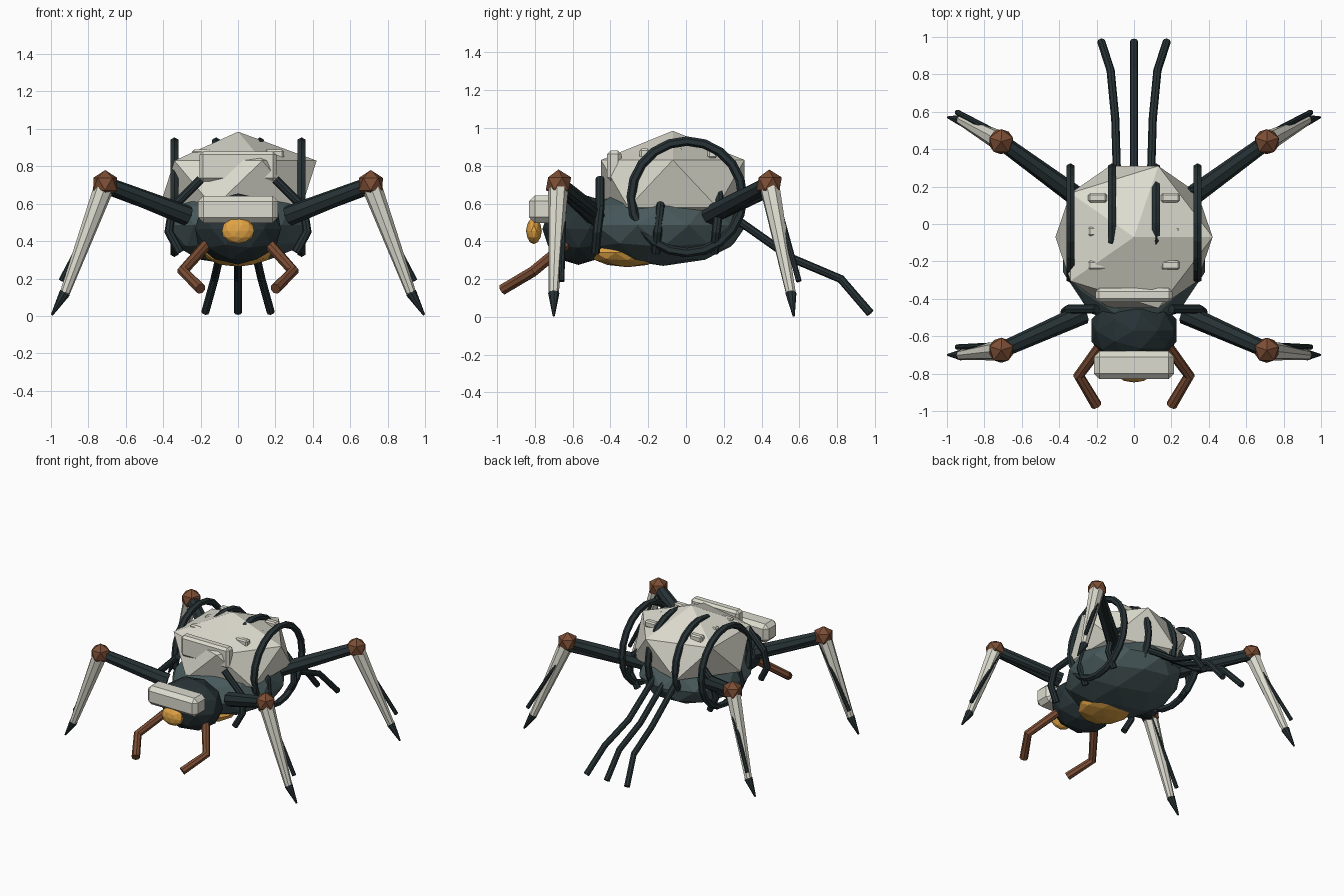
import bpy, math
from mathutils import Vector

if "Cube" in bpy.data.objects:
    bpy.data.objects.remove(bpy.data.objects["Cube"])


def material(name, rgb):
    m = bpy.data.materials.new(name)
    m.diffuse_color = (*rgb, 1)
    m.use_nodes = True
    m.node_tree.nodes["Principled BSDF"].inputs["Base Color"].default_value = m.diffuse_color
    return m


IVORY = material("ivory", (0.72, 0.71, 0.62))
TEAL = material("teal", (0.065, 0.10, 0.105))
DARK = material("dark", (0.02, 0.032, 0.036))
COPPER = material("copper", (0.20, 0.075, 0.035))
AMBER = material("amber", (0.75, 0.37, 0.06))


def finish(name, mat):
    ob = bpy.context.object
    ob.name = name
    ob.data.materials.append(mat)
    return ob


def ball(name, loc, radii, mat, sub=2):
    bpy.ops.mesh.primitive_ico_sphere_add(subdivisions=sub, radius=1, location=loc)
    ob = finish(name, mat)
    ob.scale = radii
    return ob


def box(name, loc, size, mat, bevel):
    bpy.ops.mesh.primitive_cube_add(size=1, location=loc)
    bpy.context.object.scale = size
    bpy.ops.object.transform_apply(location=False, rotation=False, scale=True)
    ob = finish(name, mat)
    mod = ob.modifiers.new("bevel", "BEVEL")
    mod.width, mod.segments = bevel, 1
    return ob


def limb(name, a, b, r1, r2, mat, sides=8):
    a, b = Vector(a), Vector(b)
    d = b - a
    bpy.ops.mesh.primitive_cone_add(vertices=sides, radius1=r1, radius2=r2,
                                    depth=d.length, location=(a + b) / 2,
                                    rotation=d.to_track_quat('Z', 'Y').to_euler())
    return finish(name, mat)


def tube(name, pts, r, mat):
    cu = bpy.data.curves.new(name, 'CURVE')
    cu.dimensions = '3D'
    cu.bevel_depth, cu.bevel_resolution = r, 2
    cu.use_fill_caps = True
    sp = cu.splines.new('POLY')
    sp.use_smooth = False
    sp.points.add(len(pts) - 1)
    for p, co in zip(sp.points, pts):
        p.co = (*co, 1)
    cu.materials.append(mat)
    ob = bpy.data.objects.new(name, cu)
    bpy.context.collection.objects.link(ob)
    return ob


# Body masses
ball("shell", (0, -0.07, 0.705), (0.47, 0.447, 0.28), IVORY, 1)
ball("body", (0, -0.12, 0.485), (0.40, 0.44, 0.215), TEAL)
ball("head", (0, -0.57, 0.465), (0.24, 0.19, 0.19), DARK)
ball("belly", (0, -0.31, 0.34), (0.19, 0.21, 0.077), AMBER)

# Face
box("visor", (0, -0.755, 0.57), (0.43, 0.15, 0.145), IVORY, 0.03)
ball("eye", (0, -0.805, 0.455), (0.09, 0.042, 0.07), AMBER)

# Shell fittings
box("shell_plate", (0, -0.38, 0.80), (0.41, 0.075, 0.16), IVORY, 0.018)
for s in (-1, 1):
    for y in (-0.22, -0.04, 0.14):
        box("shell_stud", (s * 0.195, y, 0.865), (0.10, 0.05, 0.05), IVORY, 0.01)

# Hoops around the shell
for x in (-0.34, -0.117, 0.117, 0.34):
    bpy.ops.mesh.primitive_torus_add(major_segments=20, minor_segments=6,
                                     major_radius=0.295, minor_radius=0.025,
                                     location=(x, 0.005, 0.635),
                                     rotation=(0, math.pi / 2, 0))
    finish("hoop", DARK)

# Tail cables
for s in (-1, 0, 1):
    tube("tail_cable", [(s * 0.09, 0.22, 0.55), (s * 0.10, 0.56, 0.31),
                        (s * 0.125, 0.82, 0.20), (s * 0.175, 0.975, 0.02)], 0.022, DARK)

for s in (-1, 1):
    # Mandibles
    tube("mandible", [(s * 0.17, -0.64, 0.38), (s * 0.295, -0.81, 0.24),
                      (s * 0.20, -0.97, 0.145)], 0.03, COPPER)
    # Side ribs
    for y in (-0.455, -0.135, 0.175):
        tube("rib", [(s * 0.20, y, 0.73), (s * 0.35, y, 0.58),
                     (s * 0.37, y - 0.015, 0.45), (s * 0.31, y - 0.025, 0.34)], 0.024, DARK)
    # Legs: hip, knee, ankle, foot depths for front and rear
    for part, hy, ky, ay, fy in (("front", -0.48, -0.675, -0.70, -0.70),
                                 ("rear", 0.12, 0.44, 0.555, 0.57)):
        hip, knee = (s * 0.27, hy, 0.535), (s * 0.71, ky, 0.705)
        ankle, toe = (s * 0.925, ay, 0.125), (s * 0.995, fy, 0.005)
        limb(part + "_thigh", hip, knee, 0.055, 0.042, DARK)
        ball(part + "_knee", knee, (0.075,) * 3, COPPER, 1).rotation_euler.z = 0.3
        limb(part + "_shin", knee, ankle, 0.055, 0.027, IVORY)
        limb(part + "_claw", ankle, toe, 0.03, 0.006, DARK)
        tube(part + "_leg_cable", [(s * 0.29, hy + 0.03, 0.51), (s * 0.70, ky + 0.03, 0.66),
                                   (s * 0.945, ay + 0.042, 0.19)], 0.015, DARK)
